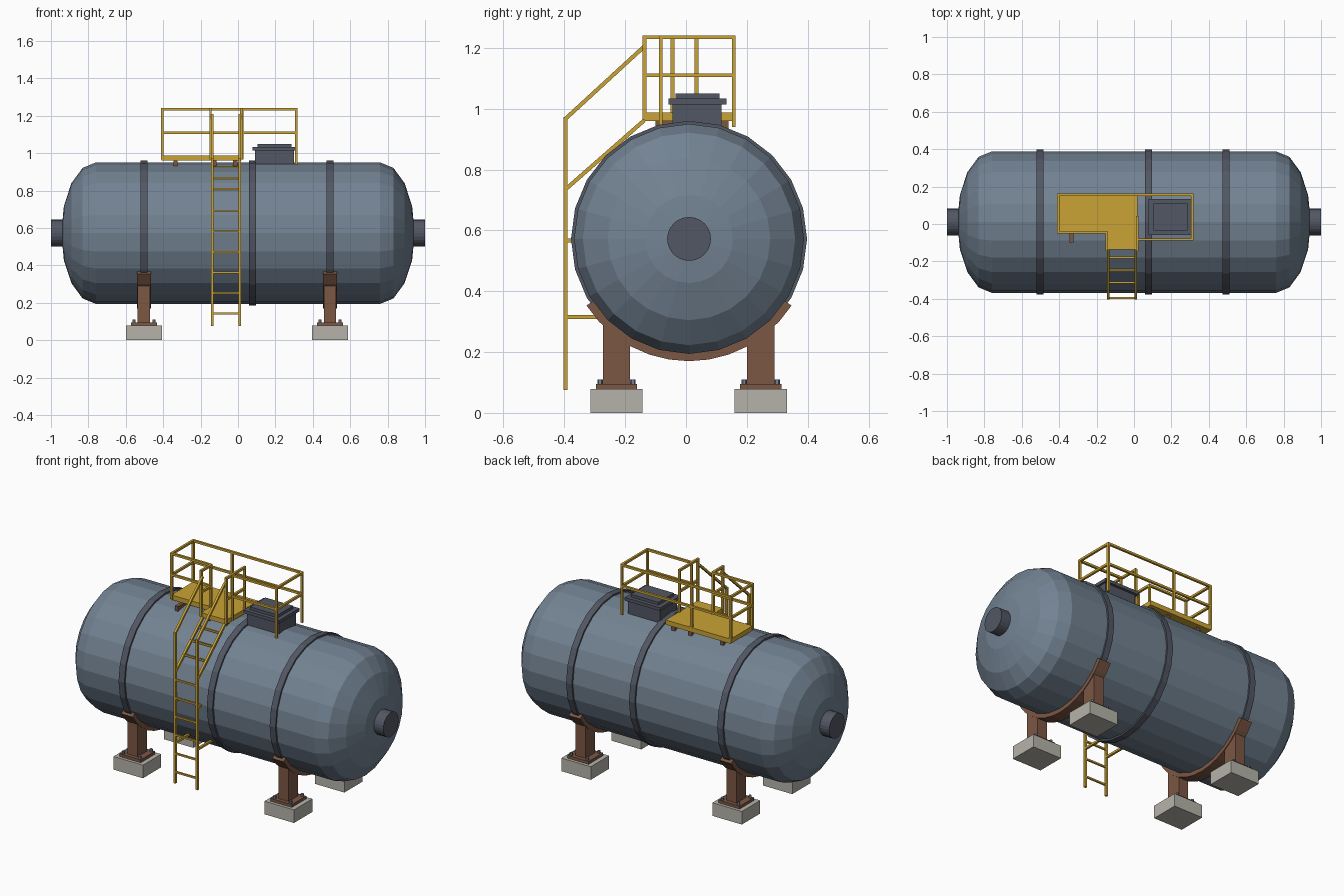
import bpy, bmesh, math
from mathutils import Vector

if "Cube" in bpy.data.objects:
    bpy.data.objects.remove(bpy.data.objects["Cube"])

YC, ZC, R = 0.01, 0.572, 0.378      # tank axis and radius
SIDES = 24


def material(name, rgb):
    m = bpy.data.materials.new(name)
    m.diffuse_color = (*rgb, 1)
    m.use_nodes = True
    m.node_tree.nodes["Principled BSDF"].inputs["Base Color"].default_value = m.diffuse_color
    return m


STEEL = material("blue_grey_steel", (0.17, 0.225, 0.29))
DARK = material("dark_grey_metal", (0.085, 0.095, 0.125))
YELLOW = material("safety_yellow", (0.60, 0.37, 0.035))
BROWN = material("primer_brown", (0.20, 0.095, 0.058))
CONCRETE = material("concrete", (0.46, 0.45, 0.40))


def finish(name, bm, mat):
    bmesh.ops.recalc_face_normals(bm, faces=bm.faces[:])
    me = bpy.data.meshes.new(name)
    bm.to_mesh(me)
    bm.free()
    me.materials.append(mat)
    ob = bpy.data.objects.new(name, me)
    bpy.context.collection.objects.link(ob)
    return ob


def add_box(bm, x0, x1, y0, y1, z0, z1):
    vs = bmesh.ops.create_cube(bm, size=1)["verts"]
    for v in vs:
        v.co = Vector((x0 + (v.co.x + .5) * (x1 - x0),
                       y0 + (v.co.y + .5) * (y1 - y0),
                       z0 + (v.co.z + .5) * (z1 - z0)))


def box(name, mat, *dims):
    bm = bmesh.new()
    add_box(bm, *dims)
    return finish(name, bm, mat)


def add_bar(bm, a, b, t=0.013):
    """Square bar between two points."""
    a, b = Vector(a), Vector(b)
    d = b - a
    vs = bmesh.ops.create_cube(bm, size=1)["verts"]
    side = d.cross(Vector((0, 0, 1)))
    side = side.normalized() if side.length > 1e-6 else Vector((1, 0, 0))
    up = side.cross(d).normalized()
    for v in vs:
        c = v.co.copy()
        v.co = (a + b) / 2 + d * c.z + side * c.x * t + up * c.y * t


def bars(name, segments, t=0.013):
    bm = bmesh.new()
    for a, b in segments:
        add_bar(bm, a, b, t)
    return finish(name, bm, YELLOW)


def revolve(name, mat, profile, sides=SIDES):
    """Turn (x, radius) points around the tank axis; zero radius closes to a tip."""
    bm = bmesh.new()
    rings = []
    for x, r in profile:
        if r < 1e-5:
            rings.append([bm.verts.new((x, YC, ZC))] * sides)
        else:
            rings.append([bm.verts.new((x, YC + r * math.sin(a), ZC + r * math.cos(a)))
                          for a in (2 * math.pi * i / sides for i in range(sides))])
    for p, q in zip(rings, rings[1:]):
        for i in range(sides):
            j = (i + 1) % sides
            bm.faces.new(list(dict.fromkeys((p[i], p[j], q[j], q[i]))))
    return finish(name, bm, mat)


# Tank shell with elliptical ends
half = [(0.76 + 0.185 * math.sin(t), R * math.cos(t))
        for t in (math.radians(22.5 * i) for i in range(5))]
revolve("tank_shell", STEEL, [(-x, r) for x, r in reversed(half)] + half)

# End nozzles
for s, side in ((-1, "left"), (1, "right")):
    revolve("end_nozzle_" + side, DARK,
            [(s * .92, 0), (s * .92, .072), (s, .072), (s, 0)])

# Strapping bands
for i, x in enumerate((-.503, .078, .492)):
    a, b = x - .019, x + .019
    revolve(f"band_{i}", DARK, [(a, .37), (a, .388), (b, .388), (b, .37)])

# Saddles, legs, base plates, bolts and footings
for i, x in enumerate((-.503, .492)):
    bm = bmesh.new()
    n = 12
    rows = []
    for k in range(n + 1):
        ang = math.radians(-147 + 114 * k / n)
        c, s = math.cos(ang), math.sin(ang)
        rows.append([bm.verts.new((x + dx, YC + r * c, ZC + r * s))
                     for dx, r in ((-.037, .372), (.037, .372), (.037, .402), (-.037, .402))])
    for p, q in zip(rows, rows[1:]):
        for k in range(4):
            m = (k + 1) % 4
            bm.faces.new((p[k], p[m], q[m], q[k]))
    bm.faces.new(rows[0])
    bm.faces.new(rows[-1])
    finish(f"saddle_{i}", bm, BROWN)
    for s in (-1, 1):
        y = .0085 + s * .237
        tag = f"{i}_{'front' if s < 0 else 'back'}"
        # leg with its top cut to follow the tank curve
        bm = bmesh.new()
        add_box(bm, x - .033, x + .033, y - .045, y + .045, .09, .3)
        for v in bm.verts:
            if v.co.z > .2:
                v.co.z = ZC - math.sqrt(.39 ** 2 - (v.co.y - YC) ** 2)
        finish("leg_" + tag, bm, BROWN)
        box("base_plate_" + tag, BROWN, x - .07, x + .07, y - .068, y + .068, .078, .095)
        box("footing_" + tag, CONCRETE, x - .097, x + .097, y - .086, y + .086, 0, .078)
        bm = bmesh.new()
        for dx in (-.053, .053):
            for dy in (-.054, .054):
                ret = bmesh.ops.create_cone(bm, cap_ends=True, segments=6, radius1=.009,
                                            radius2=.009, depth=.02)
                bmesh.ops.translate(bm, verts=ret["verts"], vec=(x + dx, y + dy, .1))
        finish("bolts_" + tag, bm, STEEL)

# Manway hatch
box("hatch_neck", DARK, .09, .3, -.044, .117, .88, 1.014)
box("hatch_lid", DARK, .077, .311, -.058, .133, 1.014, 1.033)
box("hatch_cover", DARK, .104, .286, -.035, .11, 1.033, 1.05)

# Platform deck: an L outline given thickness
bm = bmesh.new()
outline = [(-.408, .163), (-.408, -.045), (-.147, -.045), (-.147, -.137), (.02, -.137), (.02, .163)]
face = bm.faces.new([bm.verts.new((x, y, .96)) for x, y in outline])
ext = bmesh.ops.extrude_face_region(bm, geom=[face])["geom"]
bmesh.ops.translate(bm, verts=[g for g in ext if isinstance(g, bmesh.types.BMVert)], vec=(0, 0, .028))
finish("platform_deck", bm, YELLOW)

# Platform bearers
for i, x in enumerate((-.335, -.125, -.015)):
    box(f"platform_bearer_{i}", BROWN, x - .011, x + .011, -.1, .14, .915, .961)

# Guard rails: three connected runs at two heights, with posts
runs = [[(-.147, -.137), (-.147, -.045), (-.404, -.045), (-.404, .157), (.312, .157),
         (.312, -.083), (.022, -.083)],
        [(.018, -.137), (.018, .035)]]
segs = []
for run in runs:
    for z in (1.11, 1.235):
        segs += [((*a, z), (*b, z)) for a, b in zip(run, run[1:])]
    for x, y in run:
        segs.append(((x, y, .94 if x > .3 else .965), (x, y, 1.241)))
segs.append(((-.147, .157, .965), (-.147, .157, 1.235)))
bars("guard_rail", segs)

# Access ladder: vertical lower part, inclined upper part with handrails
XL, XR, YF = -.137, .01, -.396
segs = []
for x in (XL, XR):
    segs += [((x, YF, .075), (x, YF, .972)),
             ((x, YF, .967), (x, -.137, 1.205)),
             ((x, YF, .735), (x, -.137, .962))]
    for z in (.315, .567):                       # stand-offs to the shell
        yt = YC - math.sqrt(.37 ** 2 - (z - ZC) ** 2)
        segs.append(((x, YF, z), (x, yt, z)))
bars("ladder_rails", segs)
rungs = [(YF, .142 + .11 * i) for i in range(6)]
rungs += [(y, .735 + (y - YF) * .876) for y in (-.313, -.245, -.18)]
bars("ladder_rungs", [((XL, y, z), (XR, y, z)) for y, z in rungs], .01)
